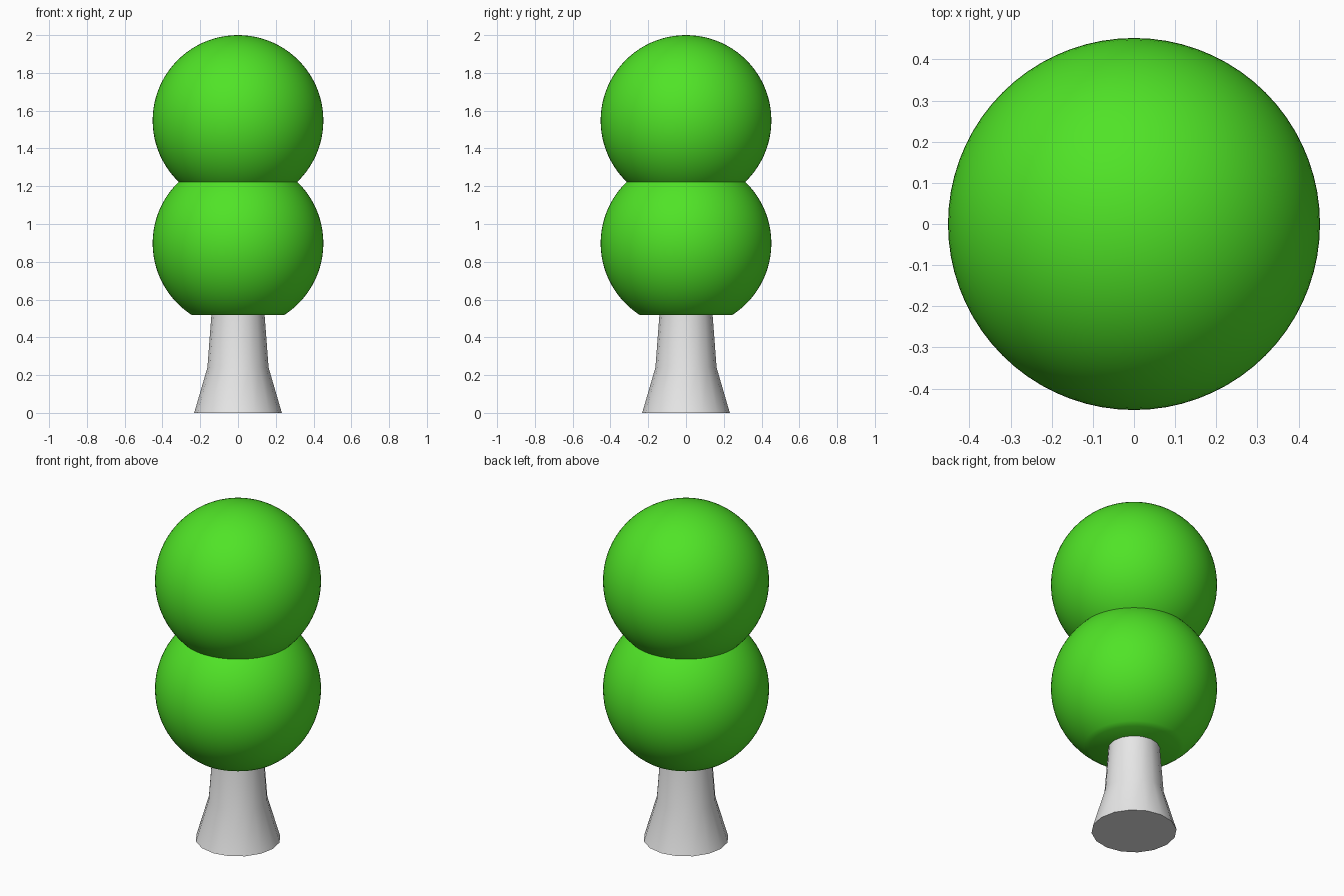
import bpy, bmesh, math

if "Cube" in bpy.data.objects:
    bpy.data.objects.remove(bpy.data.objects["Cube"])


def material(name, rgb):
    m = bpy.data.materials.new(name)
    m.diffuse_color = (*rgb, 1.0)
    m.use_nodes = True
    m.node_tree.nodes["Principled BSDF"].inputs["Base Color"].default_value = m.diffuse_color
    return m


def lathe(name, profile, sides, mat, z=0.0):
    """Revolve (radius, height) points around the z axis, radius 0 making a pole."""
    bm = bmesh.new()
    verts = [bm.verts.new((r, 0, h)) for r, h in profile]
    edges = [bm.edges.new(pair) for pair in zip(verts, verts[1:])]
    bmesh.ops.spin(bm, geom=verts + edges, cent=(0, 0, 0), axis=(0, 0, 1),
                   angle=math.tau, steps=sides, use_merge=False)
    bmesh.ops.remove_doubles(bm, verts=bm.verts, dist=1e-5)
    bmesh.ops.recalc_face_normals(bm, faces=bm.faces)
    mesh = bpy.data.meshes.new(name)
    bm.to_mesh(mesh)
    bm.free()
    mesh.materials.append(mat)
    ob = bpy.data.objects.new(name, mesh)
    ob.location.z = z
    bpy.context.collection.objects.link(ob)
    bpy.ops.object.select_all(action='DESELECT')
    ob.select_set(True)
    bpy.context.view_layer.objects.active = ob
    bpy.ops.object.shade_smooth_by_angle(angle=math.radians(35))
    return ob


leaf_green = material("leaf green", (0.08, 0.77, 0.02))
trunk_grey = material("trunk grey", (0.8, 0.8, 0.8))

# Flared trunk
lathe("trunk", [(0, 0), (0.232, 0), (0.162, 0.24), (0.14, 0.53), (0, 0.53)],
      16, trunk_grey)

# Two balls of foliage, each with a flat cut underneath
R, CUT = 0.452, -0.38
start = math.asin(CUT / R)
STEPS = 36
ball = [(0, CUT)]
for i in range(STEPS):
    a = start + (math.pi / 2 - start) * i / STEPS
    ball.append((R * math.cos(a), R * math.sin(a)))
ball.append((0, R))

for name, z in (("lower_foliage", 0.898), ("upper_foliage", 1.548)):
    lathe(name, ball, 72, leaf_green, z)
